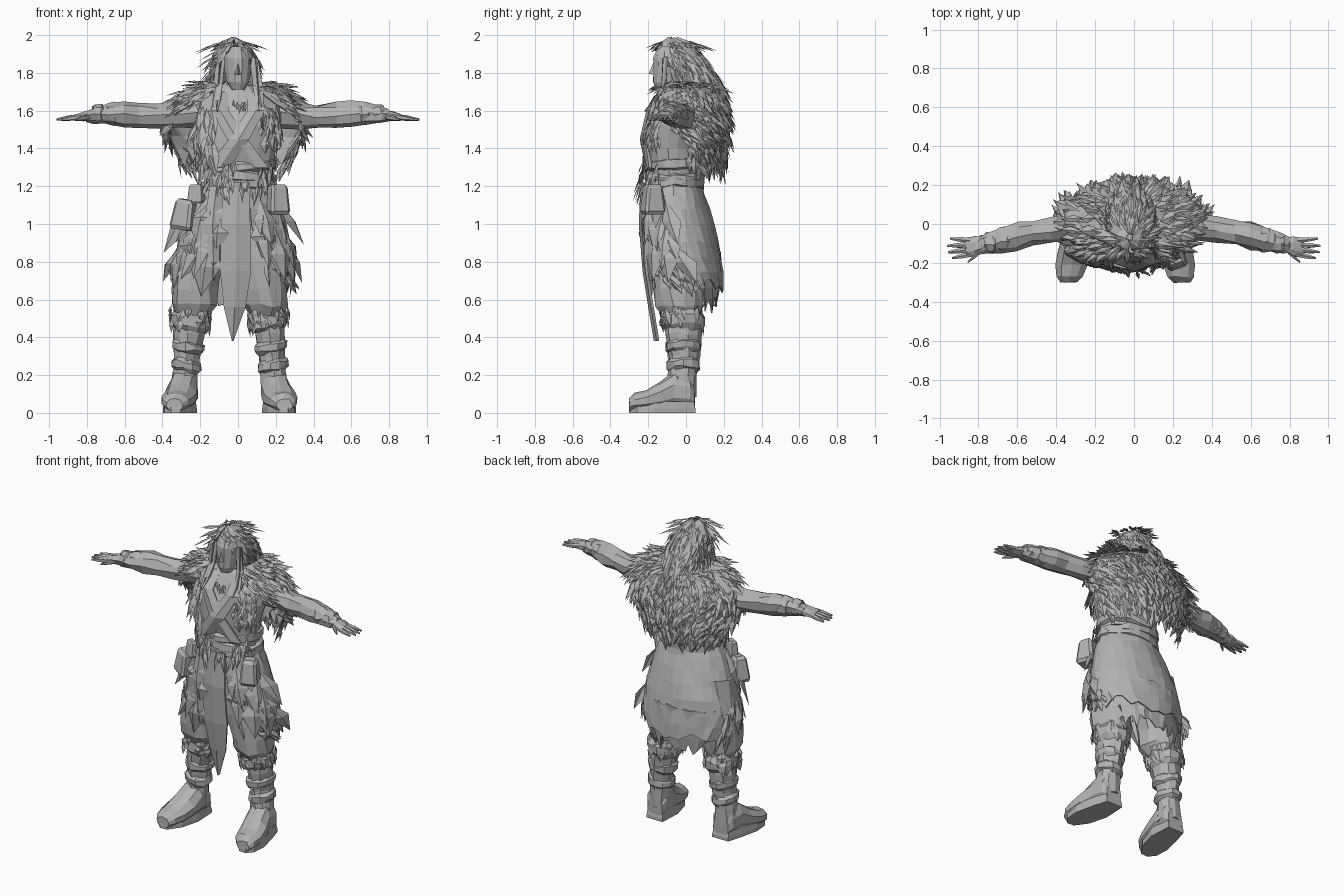
import bpy, bmesh, random
from math import sin, cos, radians
from mathutils import Vector as V

random.seed(4)
rnd = random.uniform
cube = bpy.data.objects.get("Cube")
if cube:
    bpy.data.objects.remove(cube)

grey = bpy.data.materials.new("plain_grey")
grey.use_nodes = True
grey.diffuse_color = (0.45, 0.45, 0.45, 1)
grey.node_tree.nodes["Principled BSDF"].inputs["Base Color"].default_value = grey.diffuse_color


def build(name, verts, faces, closed=True, thick=0):
    me = bpy.data.meshes.new(name)
    me.from_pydata([tuple(v) for v in verts], [], faces)
    if closed:
        bm = bmesh.new()
        bm.from_mesh(me)
        bmesh.ops.recalc_face_normals(bm, faces=bm.faces)
        bm.to_mesh(me)
        bm.free()
    me.materials.append(grey)
    ob = bpy.data.objects.new(name, me)
    bpy.context.collection.objects.link(ob)
    if thick:
        ob.modifiers.new("thickness", "SOLIDIFY").thickness = thick
    return ob


def tube(name, rows, n=10, axis="z", jit=0.006):
    """Closed loft through rows of (x, y, z, radius a, radius b)."""
    verts, faces = [], []
    for x, y, z, ra, rb in rows:
        for k in range(n):
            a = 2 * 3.14159 * (k + 0.5) / n
            p, q = ra * cos(a), rb * sin(a)
            off = {"z": (p, q, 0), "x": (0, p, q), "y": (p, 0, q)}[axis]
            verts.append(V((x, y, z)) + V(off) + V([rnd(-jit, jit) for _ in "xyz"]))
    for r in range(len(rows) - 1):
        for k in range(n):
            a, b = r * n + k, r * n + (k + 1) % n
            faces.append((a, b, b + n, a + n))
    faces += [tuple(range(n)), tuple(range(len(verts) - n, len(verts)))]
    return build(name, verts, faces)


def point(rows, u, v):
    """Point on a draped surface; rows are (z, cx, cy, rx, ry, start, end angle)."""
    t = min(max(v, 0), 0.9999) * (len(rows) - 1)
    i = int(t)
    z, cx, cy, rx, ry, a0, a1 = [p + (q - p) * (t - i) for p, q in zip(rows[i], rows[i + 1])]
    a = radians(a0 + (a1 - a0) * u)
    return V((cx + rx * cos(a), cy + ry * sin(a), z))


def drape(name, rows, nu=24, nv=8, hem=0.04, jit=0.008):
    verts, faces = [], []
    for j in range(nv + 1):
        for i in range(nu + 1):
            p = point(rows, i / nu, j / nv) + V([rnd(-jit, jit) for _ in "xyz"])
            if j == nv:
                p.z += rnd(-hem, hem)
            verts.append(p)
    for j in range(nv):
        for i in range(nu):
            a = j * (nu + 1) + i
            faces.append((a, a + nu + 1, a + nu + 2, a + 1))
    return build(name, verts, faces, False, 0.008)


def tufts(name, rows, n, length, width, lift=0.25, us=(0, 1), vs=(0, 1)):
    """Scatter pointed, folded blades that hang down a draped surface."""
    verts, faces = [], []
    for _ in range(n):
        u, v = rnd(*us), min(rnd(*vs), 0.98)
        p = point(rows, u, v)
        t = (point(rows, u + 0.01, v) - p).normalized()
        d = (point(rows, u, v + 0.01) - p).normalized()
        out = t.cross(-d).normalized()
        d = (d + out * rnd(0, lift) + t * rnd(-0.35, 0.35)).normalized()
        ln, w = length * rnd(0.6, 1.3), width * rnd(0.6, 1.3)
        k = len(verts)
        mid = p + d * ln * 0.5
        verts += [p, mid - t * w, mid + d * ln * 0.5, mid + t * w, mid + out * w * 0.4]
        faces += [(k, k + 1, k + 4), (k + 1, k + 2, k + 4), (k + 2, k + 3, k + 4), (k + 3, k, k + 4)]
    return build(name, verts, faces, False)


def hoop(name, c, rx, ry, h, t, tilt=0, n=18):
    """Flat wrapped band around a limb or the waist."""
    verts, faces = [], []
    for k in range(n):
        a = 2 * 3.14159 * k / n
        for dr, dz in ((-.01, -h), (t, -h * 0.5), (t, h * 0.5), (-.01, h)):
            dr += rnd(-0.004, 0.004)
            verts.append((c[0] + (rx + dr) * cos(a), c[1] + (ry + dr) * sin(a),
                          c[2] + dz + tilt * cos(a) + rnd(-0.009, 0.009)))
    for k in range(n):
        for m in range(4):
            a, b, e = 4 * k, 4 * ((k + 1) % n), (m + 1) % 4
            faces.append((a + m, b + m, b + e, a + e))
    return build(name, verts, faces)


def strip(name, rows, thick=0.015):
    """Cloth strip, creased down the middle; rows are (z, left x, right x, y)."""
    verts, faces = [], []
    for z, a, b, y in rows:
        verts += [(a, y, z), ((a + b) / 2, y - 0.015, z), (b, y, z)]
    for r in range(len(rows) - 1):
        for c in (0, 1):
            k = 3 * r + c
            faces.append((k, k + 3, k + 4, k + 1))
    return build(name, verts, faces, False, thick)


def pouch(name, loc, size, rot):
    bm = bmesh.new()
    bmesh.ops.create_cube(bm, size=1)
    for v in bm.verts:
        if v.co.z > 0:
            v.co.x, v.co.y = v.co.x * 0.8, v.co.y * 0.7
    ob = build(name, [], [])
    bm.to_mesh(ob.data)
    bm.free()
    ob.location, ob.scale = loc, size
    ob.rotation_euler = [radians(r) for r in rot]
    bev = ob.modifiers.new("soft_edges", "BEVEL")
    bev.width, bev.segments = 0.12, 1


# Torso, neck and head
tube("torso", [(0, -.06, 1.1, .19, .13), (0, -.06, 1.25, .18, .13), (0, -.07, 1.4, .2, .145),
               (0, -.06, 1.52, .23, .155), (0, -.03, 1.63, .24, .13), (0, -.02, 1.7, .13, .1),
               (0, -.03, 1.75, .06, .065)], 16)
tube("neck", [(0, -.04, 1.66, .07, .07), (0, -.06, 1.8, .06, .06)], 8)
tube("head", [(0, -.12, 1.71, .035, .04), (0, -.105, 1.75, .06, .07), (0, -.085, 1.81, .073, .09),
              (0, -.08, 1.88, .078, .095), (0, -.07, 1.94, .06, .08)], 12, jit=.002)
build("nose", [(0, -.17, 1.86), (-.018, -.165, 1.79), (.018, -.165, 1.79), (0, -.198, 1.795)],
      [(0, 1, 3), (0, 3, 2), (1, 2, 3), (0, 2, 1)])

# Hair: cap, close locks, windswept right side, long back hair and front strands
hair = [(1.985, -.02, -.07, .015, .02, -90, 270), (1.95, -.02, -.055, .085, .1, -75, 255),
        (1.87, -.02, -.03, .115, .125, -45, 225), (1.77, -.02, .01, .12, .15, -30, 210),
        (1.65, -.02, .04, .14, .17, -15, 195)]
drape("hair_cap", hair, 18, 6)
tufts("hair_locks", hair, 200, .12, .018, .15, vs=(.08, .9))
tufts("swept_hair", hair, 22, .12, .016, .9, us=(.8, 1), vs=(.3, .85))
tufts("back_hair", hair, 44, .16, .024, .1, us=(.2, .8), vs=(.5, .85))
for side, s in (("left", 1), ("right", -1)):
    for i, (dx, end) in enumerate(((.078, 1.6), (.1, 1.5))):
        tube("%s_strand_%d" % (side, i), [(s * dx, -.11, 1.88, .012, .01),
             (s * (dx + .015), -.12, 1.74, .014, .01), (s * (dx + .025), -.165, 1.65, .012, .01),
             (s * (dx + .03), -.215, end, .003, .003)], 5)

# Fur mantle over shoulders and back
fur = [(1.75, -.01, .0, .13, .12, -65, 245), (1.72, -.01, .0, .24, .16, -60, 240),
       (1.65, -.015, .0, .33, .19, -55, 235), (1.57, -.015, .01, .365, .2, -25, 205),
       (1.45, -.015, .0, .35, .215, 12, 168), (1.33, -.015, -.01, .29, .2, 22, 158)]
drape("mantle", fur, 26, 9, .04)
tufts("mantle_fur", fur, 600, .11, .024, .42)
tufts("left_mantle_edge", fur, 40, .11, .024, .3, us=(-.06, .04), vs=(.6, 1))
tufts("right_mantle_edge", fur, 40, .11, .024, .3, us=(.96, 1.06), vs=(.6, 1))

# Crossed lapels and ragged strips on the chest
strip("left_lapel", [(1.7, .05, .13, -.11), (1.6, .05, .14, -.195), (1.45, -.05, .06, -.23),
                     (1.3, -.16, -.04, -.2)], .022)
strip("right_lapel", [(1.7, -.13, -.05, -.11), (1.6, -.14, -.05, -.19), (1.45, -.06, .05, -.218),
                      (1.3, .04, .16, -.195)])
chest = [(1.66, 0, -.04, .22, .14, -155, -25), (1.5, 0, -.06, .25, .17, -155, -25),
         (1.32, 0, -.06, .23, .16, -155, -25)]
tufts("right_chest_fur", chest, 46, .15, .028, .2, us=(0, .28))
tufts("left_chest_fur", chest, 26, .11, .024, .3, us=(.74, 1), vs=(0, .6))
tufts("collar_fur", chest, 10, .05, .01, .2, us=(.42, .58), vs=(0, .08))

# Waist sash
for i, (z, tilt) in enumerate(((1.21, .012), (1.255, -.022), (1.3, .02))):
    hoop("sash_%d" % i, (0, -.06, z), .18, .137, .034, .022, tilt)
sash = [(1.35, 0, -.06, .2, .165, -150, -30), (1.2, 0, -.06, .215, .18, -150, -30)]
tufts("sash_ends", sash, 34, .11, .016, .3)

# Wrapped skirt: smooth wide back, torn layers at the front
skirt = [(1.22, 0, -.06, .19, .14, -74, 254), (1.1, -.01, -.05, .245, .168, -74, 254),
         (.95, -.02, -.03, .29, .195, -70, 250), (.8, -.025, -.012, .31, .203, -58, 238),
         (.67, -.025, .005, .3, .195, -25, 205)]
drape("skirt", skirt, 24, 7, .035, .006)
under = [(.85, -.03, 0, .28, .185, 0, 180), (.7, -.03, 0, .27, .185, 5, 175),
         (.57, -.03, -.01, .25, .17, 20, 160)]
drape("underskirt", under, 24, 3, .06)
for side, us, edge in (("left", (0, .18), (0, .25)), ("right", (.82, 1), (.75, 1))):
    tufts(side + "_skirt_rags", skirt, 22, .26, .065, .1, us=us, vs=(.1, .68))
    tufts(side + "_skirt_fringe", skirt, 26, .15, .03, .1, us=edge, vs=(.6, .9))
strip("front_cloth", [(1.22, -.08, .06, -.225), (1, -.09, .065, -.235), (.75, -.095, .07, -.215),
                      (.56, -.075, .04, -.185), (.38, -.032, -.024, -.155)])
strip("side_cloth", [(1.2, -.15, -.08, -.21), (1, -.18, -.09, -.225), (.8, -.16, -.1, -.21),
                     (.7, -.13, -.125, -.19)])
pouch("left_pouch", (.21, -.175, 1.13), (.11, .12, .16), (0, 0, 20))
pouch("right_pouch", (-.28, -.14, 1.05), (.13, .11, .16), (0, 8, -30))
pouch("right_flap", (-.22, -.16, 1.16), (.09, .06, .1), (0, 0, -30))

# Legs, boots and arms, mirrored
for side, s in (("left", 1), ("right", -1)):
    def leg(d):
        return -.045 + s * d
    tube(side + "_trouser", [(leg(d), y, z, a, b) for d, y, z, a, b in (
        (.12, -.04, 1.02, .13, .13), (.16, -.04, .8, .135, .14), (.185, -.045, .66, .12, .13),
        (.19, -.04, .57, .118, .12), (.2, -.03, .5, .08, .09))], 12, jit=.012)
    tube(side + "_boot_shaft", [(leg(d), y, z, a, b) for d, y, z, a, b in (
        (.2, -.02, .55, .085, .095), (.215, -.015, .42, .085, .092), (.225, -.01, .3, .068, .08),
        (.235, -.015, .2, .068, .075), (.24, -.02, .08, .072, .07))], 10, jit=.008)
    for i, (d, z, r, h) in enumerate(((.205, .485, .094, .05), (.22, .35, .076, .035),
                                      (.23, .25, .07, .035))):
        hoop("%s_boot_wrap_%d" % (side, i), (leg(d), -.014, z), r, r + .008, h, .011, .012 * s, 11)
    cuff = [(.58, leg(.2), -.03, .105, .11, 0, 360), (.44, leg(.21), -.02, .1, .105, 0, 360)]
    tufts(side + "_boot_fur", cuff, 36, .09, .028, .2, vs=(0, .6))
    tube(side + "_foot", [(leg(d), y, h * .5 + .006, w, h * .5) for d, y, w, h in (
        (.238, .045, .055, .15), (.24, .02, .072, .2), (.245, -.06, .08, .22),
        (.262, -.14, .088, .155), (.276, -.21, .086, .115), (.285, -.27, .07, .1),
        (.29, -.3, .045, .07))], 10, "y", .003)
    # Sole with a welt that narrows upward
    outline = [V((leg(d), y, 0)) for d, y in ((.18, .05), (.295, .05), (.325, -.05), (.352, -.17),
                                              (.345, -.26), (.31, -.302), (.26, -.298),
                                              (.205, -.22), (.173, -.1))]
    mid, n = sum(outline, V()) / 9, 9
    build(side + "_sole", [mid + (p - mid) * f + V((0, 0, z))
                           for z, f in ((0, 1), (.022, 1), (.06, .95)) for p in outline],
          [tuple(range(n)), tuple(range(2 * n, 3 * n))] +
          [(r * n + k, r * n + (k + 1) % n, (r + 1) * n + (k + 1) % n, (r + 1) * n + k)
           for r in (0, 1) for k in range(n)])
    tube(side + "_arm", [(s * x, y, z, a, b) for x, y, z, a, b in (
        (.2, -.01, 1.59, .08, .09), (.32, -.01, 1.575, .07, .07), (.42, -.025, 1.57, .065, .062),
        (.52, -.045, 1.575, .062, .066), (.6, -.06, 1.58, .074, .07), (.68, -.08, 1.585, .064, .057),
        (.76, -.1, 1.58, .05, .044), (.8, -.105, 1.575, .045, .03))], 9, "x", .008)
    for x, y, r in ((.67, -.078, .062), (.74, -.095, .05)):
        tube("%s_bracer_%d" % (side, x * 100), [(s * (x + e), y, 1.583, r + t, r + t - .004)
             for e, t in ((-.03, -.004), (-.015, .004), (.015, .002), (.03, -.006))], 9, "x", .005)
    tube(side + "_palm", [(s * .78, -.105, 1.575, .042, .03), (s * .82, -.115, 1.57, .055, .026),
                          (s * .865, -.122, 1.563, .052, .018)], 8, "x", .003)
    for i, (x0, y0, x1, y1) in enumerate(((.84, -.085, .945, -.075), (.845, -.108, .96, -.112),
                                         (.845, -.132, .955, -.145), (.835, -.155, .935, -.175),
                                         (.78, -.13, .855, -.197))):
        tube("%s_finger_%d" % (side, i), [(s * x0, y0, 1.567, .015, .015),
             (s * (x0 + x1) / 2, (y0 + y1) / 2, 1.56, .014, .014), (s * x1, y1, 1.553, .006, .006)],
             6, "x", .001)
